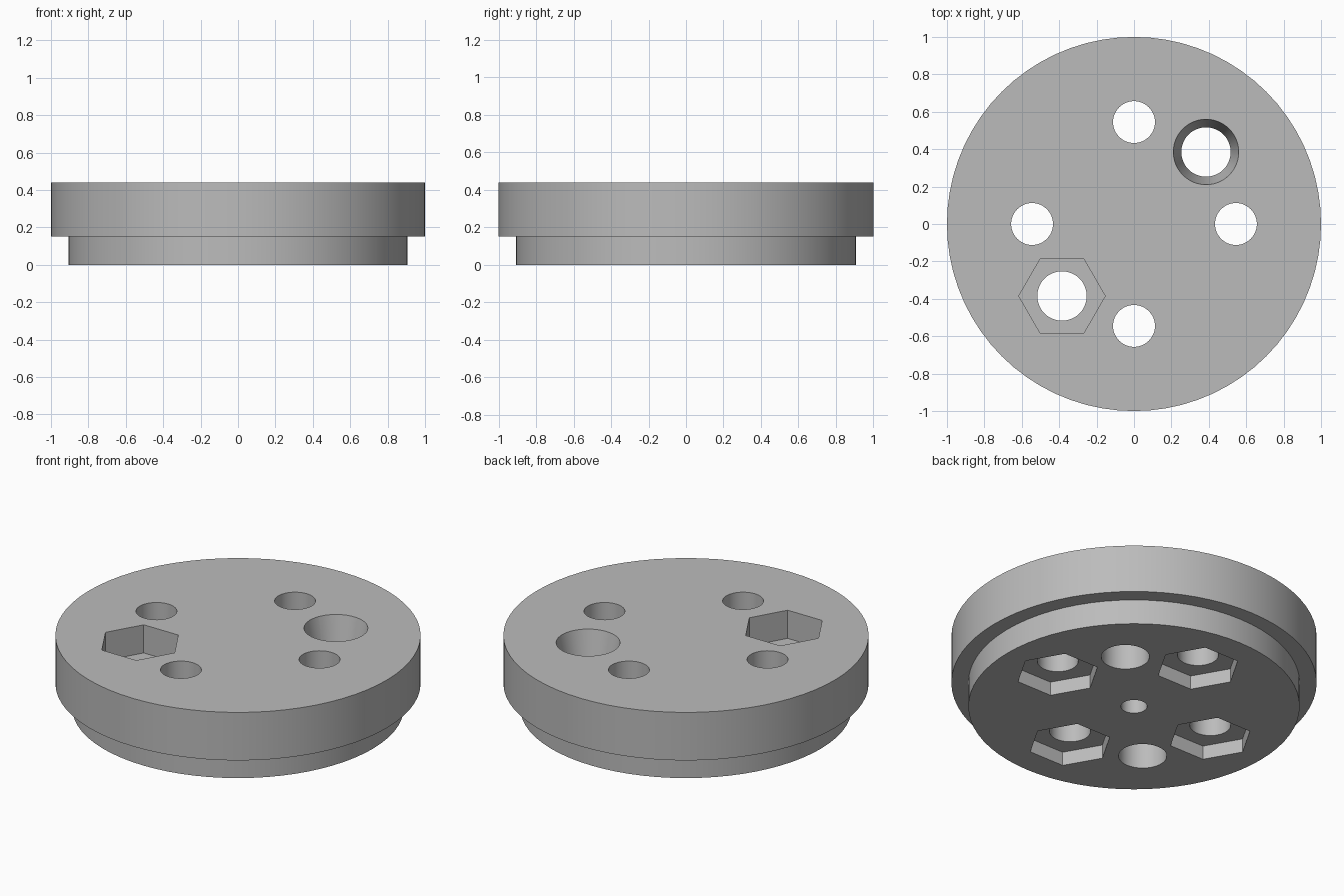
import bpy, bmesh
from math import cos, sin, pi

if "Cube" in bpy.data.objects:
    bpy.data.objects.remove(bpy.data.objects["Cube"], do_unlink=True)

HEIGHT, STEP = 0.44, 0.15
OVER = 0.05                 # cutters reach past the surface
PITCH, DIAG = 0.545, 0.385  # hole positions
HEX_R, SHAFT_R, BOLT_R = 0.231, 0.132, 0.112

grey = bpy.data.materials.new("plain grey")
grey.use_nodes = True
COLOUR = (0.5, 0.5, 0.5, 1)
grey.diffuse_color = COLOUR
grey.node_tree.nodes["Principled BSDF"].inputs["Base Color"].default_value = COLOUR


def turned(name, profile, sides, x=0, y=0):
    """Closed solid from (radius, z) rings listed bottom to top."""
    bm = bmesh.new()
    rings = [[bm.verts.new((x + r * cos(2 * pi * i / sides),
                            y + r * sin(2 * pi * i / sides), z))
              for i in range(sides)] for r, z in profile]
    for low, high in zip(rings, rings[1:]):
        for i in range(sides):
            j = (i + 1) % sides
            bm.faces.new((low[i], low[j], high[j], high[i]))
    bm.faces.new(rings[0][::-1])
    bm.faces.new(rings[-1])
    mesh = bpy.data.meshes.new(name)
    bm.to_mesh(mesh)
    bm.free()
    mesh.materials.append(grey)
    obj = bpy.data.objects.new(name, mesh)
    bpy.context.collection.objects.link(obj)
    return obj


def cut(target, profile, sides, x=0, y=0):
    """Subtract a turned solid and discard the cutter."""
    cutter = turned("cutter", profile, sides, x, y)
    cutter.hide_render = True
    mod = target.modifiers.new("cut", "BOOLEAN")
    mod.operation, mod.solver, mod.object = "DIFFERENCE", "EXACT", cutter
    bpy.context.view_layer.objects.active = target
    bpy.ops.object.modifier_apply(modifier=mod.name)
    bpy.data.objects.remove(cutter, do_unlink=True)


# Stepped round body
body = turned("stepped_disc", [(0.907, 0), (0.907, STEP), (1, STEP), (1, HEIGHT)], 72)

# Four bolt holes with shallow nut pockets underneath
for x, y in ((PITCH, 0), (0, PITCH), (-PITCH, 0), (0, -PITCH)):
    cut(body, [(BOLT_R, -OVER), (BOLT_R, HEIGHT + OVER)], 48, x, y)
    cut(body, [(HEX_R, -OVER), (HEX_R, 0.083)], 6, x, y)

# Large hole with a deep nut pocket on top
cut(body, [(SHAFT_R, -OVER), (SHAFT_R, HEIGHT + OVER)], 48, -DIAG, -DIAG)
cut(body, [(HEX_R, HEIGHT - 0.17), (HEX_R, HEIGHT + OVER)], 6, -DIAG, -DIAG)

# Large hole tapering open towards the top
taper = 0.2
flare = 0.175 - SHAFT_R
cut(body, [(SHAFT_R, -OVER), (SHAFT_R, HEIGHT - taper),
           (SHAFT_R + flare * (1 + OVER / taper), HEIGHT + OVER)], 48, DIAG, DIAG)

# Blind centre hole underneath
cut(body, [(0.072, -OVER), (0.072, 0.22)], 48)

# Smooth round walls, crisp rims
bpy.ops.object.select_all(action="DESELECT")
body.select_set(True)
bpy.context.view_layer.objects.active = body
bpy.ops.object.shade_smooth_by_angle(angle=pi / 18)
